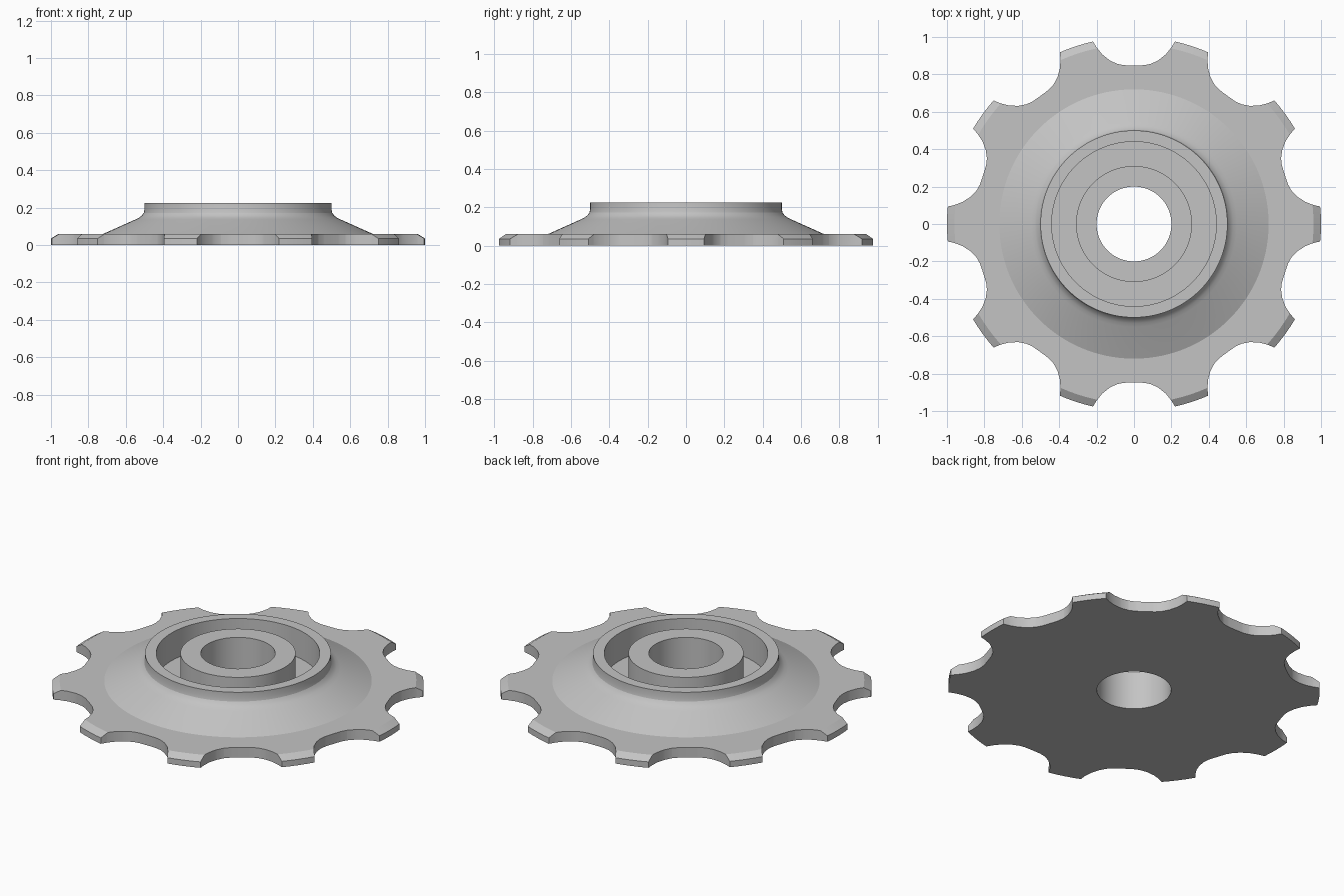
import bpy, bmesh, math
from mathutils import Matrix, Vector

cube = bpy.data.objects.get("Cube")
if cube:
    bpy.data.objects.remove(cube, do_unlink=True)

TEETH = 10
SEGMENTS = 120

steel = bpy.data.materials.new("grey_steel")
steel.use_nodes = True
steel.diffuse_color = (0.55, 0.55, 0.55, 1)
steel.node_tree.nodes["Principled BSDF"].inputs["Base Color"].default_value = steel.diffuse_color


def finish(bm, name):
    bmesh.ops.recalc_face_normals(bm, faces=bm.faces)
    mesh = bpy.data.meshes.new(name)
    bm.to_mesh(mesh)
    bm.free()
    mesh.materials.append(steel)
    obj = bpy.data.objects.new(name, mesh)
    bpy.context.collection.objects.link(obj)
    return obj


def lathe(name, profile):
    """Revolve a closed (radius, height) outline about z."""
    bm = bmesh.new()
    rings = []
    for i in range(SEGMENTS):
        a = 2 * math.pi * i / SEGMENTS
        rings.append([bm.verts.new((r * math.cos(a), r * math.sin(a), z)) for r, z in profile])
    for i, ring in enumerate(rings):
        after = rings[(i + 1) % SEGMENTS]
        for j in range(len(profile)):
            k = (j + 1) % len(profile)
            bm.faces.new((ring[j], after[j], after[k], ring[k]))
    return finish(bm, name)


# Wheel: chamfered plate, sloping shoulder, raised rim, recess and hub
wheel = lathe("sprocket_wheel", [
    (0.2, 0), (1.0, 0), (1.0, 0.035), (0.96, 0.06), (0.72, 0.06),
    (0.55, 0.136), (0.53, 0.146), (0.514, 0.158), (0.504, 0.172), (0.5, 0.19),
    (0.5, 0.225), (0.44, 0.225), (0.44, 0.06), (0.31, 0.06), (0.31, 0.225), (0.2, 0.225)])

# Gap cutters: one rounded notch between each pair of teeth
half = [(0.02, 0.848), (0.055, 0.849), (0.09, 0.856), (0.13, 0.875), (0.17, 0.907),
        (0.2, 0.944), (0.219, 0.976), (0.24, 1.02), (0.24, 1.1)]
notch = [(-x, y) for x, y in reversed(half)] + half
bm = bmesh.new()
for n in range(TEETH):
    turn = Matrix.Rotation(2 * math.pi * n / TEETH, 3, 'Z')
    face = bm.faces.new([bm.verts.new(turn @ Vector((x, y, -0.1))) for x, y in notch])
    out = bmesh.ops.extrude_face_region(bm, geom=[face])["geom"]
    bmesh.ops.translate(bm, vec=(0, 0, 0.4),
                        verts=[v for v in out if isinstance(v, bmesh.types.BMVert)])
cutter = finish(bm, "tooth_gap_cutter")
cutter.hide_render = True

# Cut the teeth, then drop the helper
cut = wheel.modifiers.new("tooth_gaps", 'BOOLEAN')
cut.operation = 'DIFFERENCE'
cut.solver = 'EXACT'
cut.object = cutter
bpy.ops.object.select_all(action='DESELECT')
wheel.select_set(True)
bpy.context.view_layer.objects.active = wheel
bpy.ops.object.modifier_apply(modifier=cut.name)
bpy.data.objects.remove(cutter, do_unlink=True)

# Smooth curved walls, crisp machined edges
bpy.ops.object.shade_smooth_by_angle(angle=math.radians(20))
